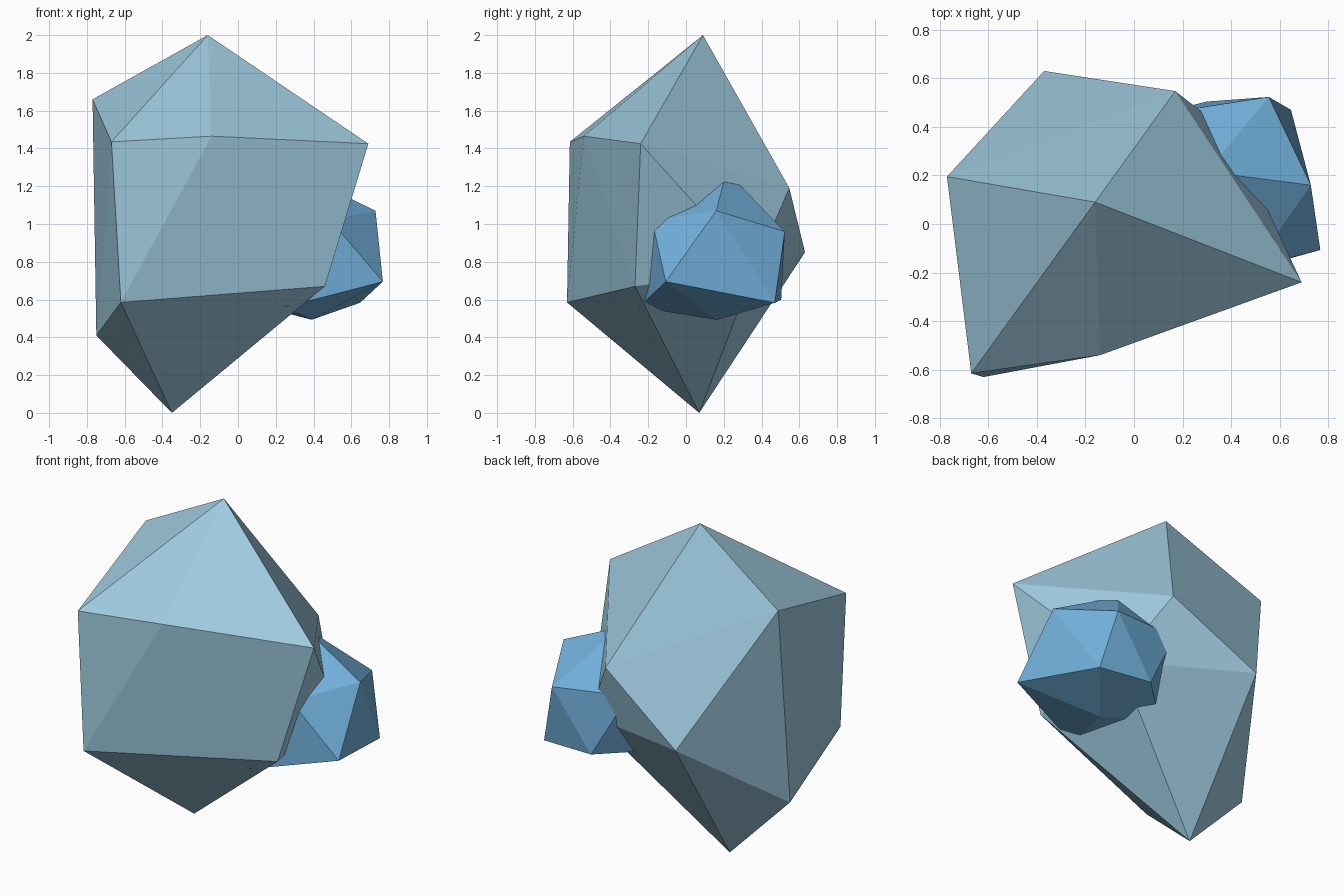
import bpy
import bmesh

if "Cube" in bpy.data.objects:
    bpy.data.objects.remove(bpy.data.objects["Cube"])


def material(name, rgb):
    m = bpy.data.materials.new(name)
    m.diffuse_color = (*rgb, 1.0)
    m.use_nodes = True
    m.node_tree.nodes["Principled BSDF"].inputs["Base Color"].default_value = m.diffuse_color
    return m


def crystal(name, mat, top, upper, lower, bottom):
    """Irregular icosahedron: a peak, two staggered rings of five, and a foot."""
    bm = bmesh.new()
    t, b = bm.verts.new(top), bm.verts.new(bottom)
    u = [bm.verts.new(p) for p in upper]
    d = [bm.verts.new(p) for p in lower]
    for i in range(5):
        j = (i + 1) % 5
        bm.faces.new((t, u[i], u[j]))
        bm.faces.new((u[i], d[i], u[j]))
        bm.faces.new((u[j], d[i], d[j]))
        bm.faces.new((b, d[j], d[i]))
    bmesh.ops.recalc_face_normals(bm, faces=bm.faces)
    mesh = bpy.data.meshes.new(name)
    bm.to_mesh(mesh)
    bm.free()
    mesh.materials.append(mat)
    obj = bpy.data.objects.new(name, mesh)
    bpy.context.collection.objects.link(obj)
    return obj


pale = material("pale_ice_blue", (0.342, 0.591, 0.737))
blue = material("clear_blue", (0.171, 0.445, 0.730))

# Main rock
crystal("large_rock", pale,
        (-0.16, 0.09, 2.0),
        [(0.69, -0.24, 1.425), (0.17, 0.547, 1.19), (-0.77, 0.195, 1.66),
         (-0.67, -0.615, 1.435), (-0.14, -0.54, 1.465)],
        [(0.41, 0.36, 0.76), (-0.37, 0.63, 0.85), (-0.75, 0.05, 0.41),
         (-0.62, -0.63, 0.585), (0.46, -0.27, 0.67)],
        (-0.35, 0.07, 0.0))

# Small rock sunk into the right side of the main one
crystal("small_rock", blue,
        (0.30, 0.215, 1.28),
        [(0.728, 0.16, 1.07), (0.555, 0.523, 0.96), (0.08, 0.45, 1.0),
         (0.0, 0.05, 1.02), (0.49, -0.18, 1.02)],
        [(0.646, 0.47, 0.583), (0.30, 0.504, 0.60), (-0.02, 0.20, 0.60),
         (0.25, -0.25, 0.56), (0.767, -0.107, 0.695)],
        (0.39, 0.165, 0.493))
